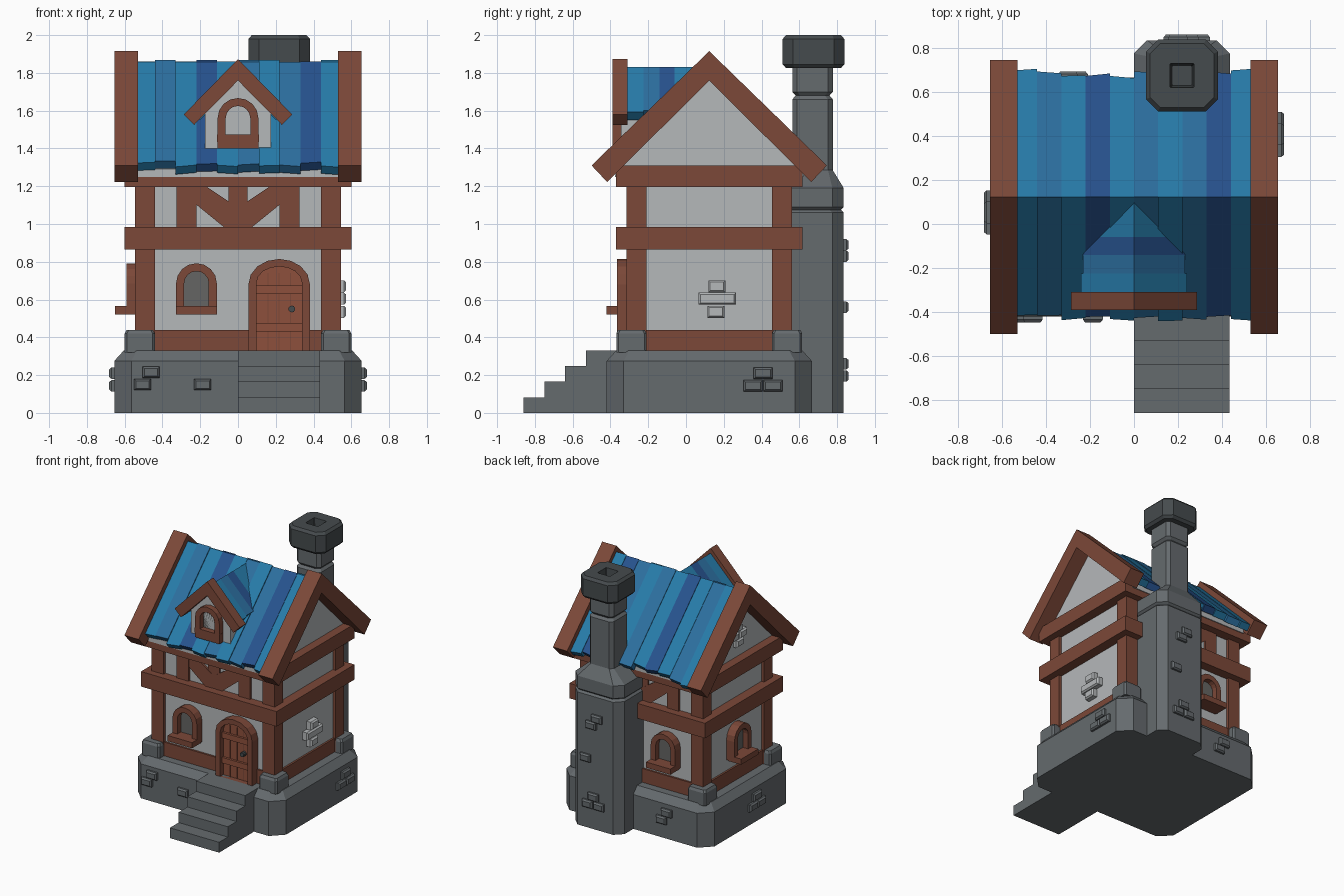
import bpy, bmesh, math, random
from mathutils import Matrix, Vector

if "Cube" in bpy.data.objects:
    bpy.data.objects.remove(bpy.data.objects["Cube"])
random.seed(4)

def mat(name, r, g, b):
    m = bpy.data.materials.new(name)
    m.diffuse_color = (r, g, b, 1)
    m.use_nodes = True
    m.node_tree.nodes["Principled BSDF"].inputs["Base Color"].default_value = m.diffuse_color
    return m

WOOD = mat("wood", .20, .065, .04)
DOOR = mat("door_wood", .27, .08, .045)
STONE = mat("stone", .13, .145, .155)
DARK = mat("dark_stone", .06, .07, .075)
WALL = mat("plaster", .46, .48, .49)
GLASS = mat("glass", .13, .13, .125)
BLUES = [mat("roof_blue_%d" % i, *c) for i, c in enumerate(
    [(.02, .20, .40), (.025, .16, .35), (.02, .085, .27)])]
CY = .123                                    # centre of the house in y

def build(name, verts, faces, m, matrix=None):
    me = bpy.data.meshes.new(name)
    me.from_pydata([tuple(v) for v in verts], [], faces)
    bm = bmesh.new()
    bm.from_mesh(me)
    bmesh.ops.recalc_face_normals(bm, faces=bm.faces)
    bm.to_mesh(me)
    bm.free()
    ob = bpy.data.objects.new(name, me)
    bpy.context.collection.objects.link(ob)
    me.materials.append(m)
    if matrix:
        ob.matrix_world = matrix
    return ob

def rings(name, loops, m, matrix=None, closed=False):
    """Skin a series of equal loops; closed joins last to first, else caps the ends."""
    n, k = len(loops[0]), len(loops)
    faces = [(i * n + j, i * n + (j + 1) % n, (i + 1) % k * n + (j + 1) % n, (i + 1) % k * n + j)
             for i in range(k if closed else k - 1) for j in range(n)]
    if not closed:
        faces += [tuple(range(n)), tuple(range((k - 1) * n, k * n))]
    return build(name, [v for l in loops for v in l], faces, m, matrix)

def prism(name, pts, axis, a, b, m, matrix=None):
    put = (lambda p, t: (t, p[0], p[1])) if axis == 'x' else (lambda p, t: (p[0], t, p[1]))
    return rings(name, [[put(p, t) for p in pts] for t in (a, b)], m, matrix)

def box(name, x0, x1, y0, y1, z0, z1, m, matrix=None):
    return prism(name, [(x0, z0), (x1, z0), (x1, z1), (x0, z1)], 'y', y0, y1, m, matrix)

def loft(name, sections, m):
    """Stacked chamfered rectangles: (cx, cy, half x, half y, chamfer, z)."""
    out = []
    for cx, cy, hx, hy, c, z in sections:
        o = [(hx - c, -hy), (hx, c - hy), (hx, hy - c), (hx - c, hy),
             (c - hx, hy), (-hx, hy - c), (-hx, c - hy), (c - hx, -hy)]
        out.append([(cx + x, cy + y, z) for x, y in o])
    return rings(name, out, m)

def face(x, y, deg):                         # local -y points out of the wall
    return Matrix.Translation((x, y, 0)) @ Matrix.Rotation(math.radians(deg), 4, 'Z')

FRONT, BACK = face(0, 0, 0), face(0, 2 * CY, 180)
RIGHT, LEFT = face(0, CY, 90), face(0, CY, -90)

def arch(w, z0, spring, top, n=8):
    pts = [(-w, z0), (w, z0)]
    for i in range(n + 1):
        a = math.pi * i / n
        pts.append((w * math.cos(a), spring + (top - spring) * math.sin(a)))
    return pts

def arch_frame(name, x, outer, inner, front, back, m, matrix):
    f = lambda pts, y: [(x + p[0], y, p[1]) for p in pts]
    rings(name, [f(outer, back), f(outer, front), f(inner, front), f(inner, back)], m, matrix, True)

def window(name, x, z, d, matrix, sill=True):
    """Arched window; d is the distance of the wall plane, z the sill bottom."""
    inner = arch(.065, z + .045, z + .165, z + .23)
    arch_frame(name + "_frame", x, arch(.108, z + .005, z + .165, z + .272), inner, -d - .05, -d + .03, WOOD, matrix)
    prism(name + "_glass", [(x + p[0], p[1]) for p in inner], 'y', -d - .005, -d + .02, GLASS, matrix)
    if sill:
        box(name + "_sill", x - .108, x + .108, -d - .11, -d, z, z + .045, WOOD, matrix)

def bricks(name, d, matrix, spots, w=.045, h=.03, m=STONE):
    for i, (x, z) in enumerate(spots):
        rect = lambda s, y: [(x + a * (w - s), y, z + b * (h - s)) for a, b in ((-1, -1), (1, -1), (1, 1), (-1, 1))]
        rings("%s_brick_%d" % (name, i), [rect(0, -d + .02), rect(0, -d - .015), rect(.01, -d - .027)], m, matrix)

# stone base and steps
loft("stone_base", [(0, CY, .655, .543, .09, 0), (0, CY, .655, .543, .09, .275), (0, CY, .605, .493, .07, .33)], STONE)
for i in range(4):
    box("step_%d" % i, 0, .435, -.86 + .11 * i, -.3, 0, .0825 * (i + 1), STONE)

# walls, posts, beams
box("plaster_walls", -.52, .52, CY - .415, CY + .415, .3, 1.3, WALL)
for sx in (-1, 1):
    for sy in (-1, 1):
        px, py = sx * .492, CY + sy * .385
        loft("corner_post", [(px, py, .053, .053, 0, .33), (px, py, .053, .053, 0, 1.25)], WOOD)
        bx, by = sx * .52, CY + sy * .412
        loft("corner_stone", [(bx, by, .08, .08, .012, .32), (bx, by, .08, .08, .012, .42),
                              (bx, by, .07, .07, .012, .44)], STONE)
box("sill_beam", -.535, .535, CY - .43, CY + .43, .33, .44, WOOD)
box("middle_beam", -.6, .6, CY - .493, CY + .493, .865, .985, WOOD)
box("top_beam", -.6, .6, CY - .493, CY + .493, 1.196, 1.31, WOOD)

# timber bracing on the front and back
for tag, M in (("front", FRONT), ("back", BACK)):
    box(tag + "_king_post", -.05, .05, -.305, -.28, .98, 1.2, WOOD, M)
    for s in (-1, 1):
        box(tag + "_stud", min(s * .22, s * .325), max(s * .22, s * .325), -.31, -.28, .98, 1.2, WOOD, M)
        prism(tag + "_brace", [(s * .02, .98), (s * .07, .98), (s * .23, 1.11), (s * .23, 1.2),
                               (s * .17, 1.2), (s * .02, 1.1)], 'y', -.308, -.28, WOOD, M)

# windows
window("front_window", -.22, .52, .31, FRONT)
window("back_window", .22, .52, .31, BACK)
window("left_window", 0, .52, .54, LEFT)

# door
door = arch(.12, .33, .69, .775)
arch_frame("door_frame", .218, arch(.163, .33, .68, .815), door, -.365, -.28, WOOD, FRONT)
prism("door_panel", [(.218 + p[0], p[1]) for p in door], 'y', -.325, -.28, DOOR)
for i in range(1, 4):
    box("door_groove", .098 + .06 * i - .003, .098 + .06 * i + .003, -.328, -.32, .33, .74, WOOD)
for z in (.43, .63):
    box("door_band", .098, .338, -.343, -.32, z, z + .045, DOOR)
bpy.ops.mesh.primitive_cylinder_add(vertices=10, radius=.018, depth=.04, location=(.285, -.34, .55),
                                    rotation=(math.pi / 2, 0, 0))
bpy.context.object.name = "door_knob"
bpy.context.object.data.materials.append(DARK)

# gable body and bargeboards
prism("gable_body", [(CY - .5, 1.25), (CY + .5, 1.25), (CY + .5, 1.29), (CY, 1.79), (CY - .5, 1.29)], 'x', -.53, .53, WALL)
chevron = [(0, 1.915), (.623, 1.31), (.54, 1.222), (0, 1.76), (-.54, 1.222), (-.623, 1.31)]
for s in (-1, 1):
    prism("bargeboard", [(CY + y, z) for y, z in chevron], 'x', s * .55 - .02 * s, s * .655, WOOD)

# roof planks: front and back slopes
tones = [0, 1, 0, 2, 0, 1, 0, 1, 2, 0]
reach = {-1: [.54, .54, .56, .545, .555, .55, .565, .55, .545, .555],
         1: [.575, .57, .55, .55, .55, .57, .57, .57, .57, .575]}
for s in (-1, 1):
    for i in range(10):
        x0, lift = -.55 + .11 * i, random.choice((0, .004, .01))
        ends = []
        for x, r in ((x0, reach[s][i]), (x0 + .11, reach[s][i] + random.uniform(-.012, .012))):
            top = 1.857 + lift
            ends.append([(x, CY, top), (x, CY + s * r, top - r * .99),
                         (x, CY + s * (r - .035), top - r * .99 - .04), (x, CY, top - .08)])
        rings("roof_plank", ends, BLUES[tones[i]])

# dormer
prism("dormer_body", [(-.175, 1.4), (.175, 1.4), (.175, 1.6), (0, 1.775), (-.175, 1.6)], 'y', -.345, 0, WALL)
prism("dormer_bargeboard", [(0, 1.873), (.287, 1.58), (.232, 1.525), (0, 1.76), (-.232, 1.525), (-.287, 1.58)],
      'y', -.39, -.31, WOOD)
for s in (-1, 1):
    for i, (y0, y1) in enumerate(((-.315, -.225), (-.225, -.14), (-.14, -.06), (-.06, .11))):
        w = .24 - .008 * (i > 0)
        prism("dormer_roof_plank", [(0, 1.832), (s * w, 1.832 - w), (s * (w - .04), 1.79 - w), (0, 1.75)],
              'y', y0, y1, BLUES[(0, 1, 2, 0)[i]])
window("dormer_window", 0, 1.395 + .0, .34, FRONT, sill=False)
box("dormer_window_sill", -.11, .11, -.39, -.33, 1.435, 1.475, WOOD)

# chimney
c = (.218, .67)
loft("chimney_stack", [(.218, .657, .218, .178, .06, 0), (.218, .657, .218, .178, .06, 1.06),
                       (.218, .657, .203, .163, .06, 1.075), (.218, .657, .218, .178, .06, 1.09),
                       (.218, .657, .218, .178, .06, 1.19), (*c, .107, .107, .025, 1.285),
                       (*c, .107, .107, .025, 1.66), (*c, .09, .09, .025, 1.68),
                       (*c, .107, .107, .025, 1.7), (*c, .107, .107, .025, 1.85)], STONE)
c = (.218, .675)
loft("chimney_cap", [(*c, .145, .145, .045, 1.825), (*c, .163, .163, .055, 1.845), (*c, .163, .163, .055, 1.98),
                     (*c, .145, .145, .045, 2), (*c, .055, .055, .004, 2), (*c, .045, .045, .004, 1.87)], DARK)

# loose bricks
bricks("front_base", .42, FRONT, [(-.46, .215), (-.505, .15), (-.187, .15)])
bricks("right_base", .655, RIGHT, [(.285, .21), (.232, .143), (.337, .143)], .05)
bricks("left_base", .655, LEFT, [(.07, .21), (.12, .143), (.02, .143)], .05)
bricks("back_base", .42, BACK, [(.3, .21), (.255, .145)])
cross = [(.04, .67), (-.01, .605), (.09, .605), (.03, .535), (-.06, .605)]
bricks("right_wall", .545, RIGHT, [(.04, .67), (-.012, .605), (.097, .605), (.045, .605), (.035, .535)], .045, .032, WALL)
bricks("left_gable", .54, LEFT, [(0, 1.55), (-.05, 1.49), (.05, 1.49), (.01, 1.43)], .045, .03, WALL)
bricks("chimney", .588, BACK, [(-.2, .89), (-.25, .83), (-.3, .56), (-.23, .26), (-.28, .195), (-.18, .195)])
